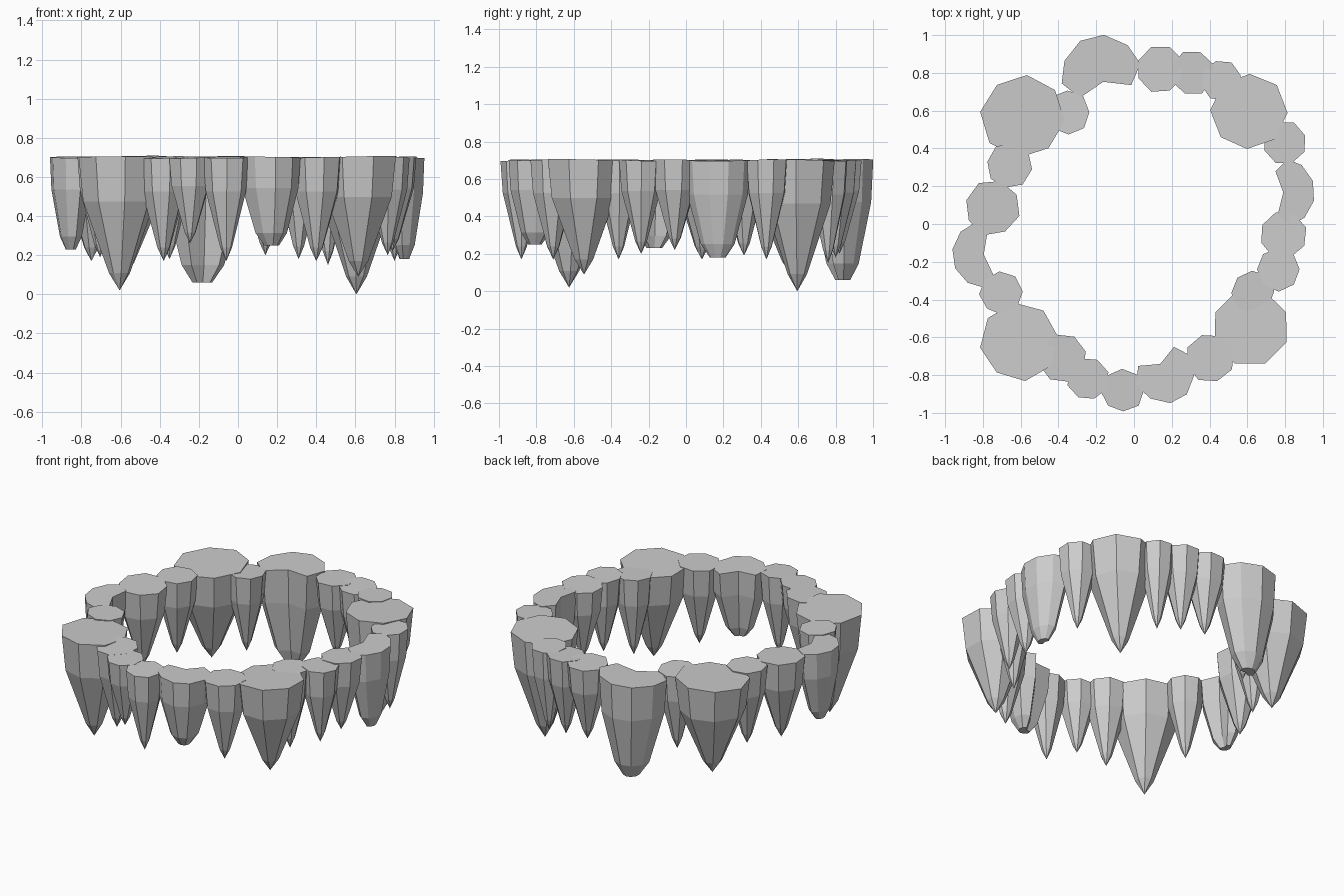
import bpy
import bmesh
import random
from math import cos, sin, pi, radians
from mathutils import Vector

if "Cube" in bpy.data.objects:
    bpy.data.objects.remove(bpy.data.objects["Cube"], do_unlink=True)

random.seed(4)
TOP = 0.7

# (share of the drop, share of the outline) for each ring
POINTED = [(0, 1), (0.33, 0.89), (0.87, 0.26)]
BLUNT = [(0, 1), (0.35, 0.93), (0.86, 0.52), (1, 0.24)]


def polygon(radius, turn, sides=8):
    """Slightly uneven polygon outline."""
    points = []
    for i in range(sides):
        angle = radians(turn) + 2 * pi * i / sides
        r = radius * random.uniform(0.97, 1.03)
        points.append(Vector((r * cos(angle), r * sin(angle))))
    return points


def kidney(half_length, half_depth, facing):
    """Bean outline whose bulging side points along the facing angle."""
    half = [(0.3, 1), (0.8, 0.45), (1, -0.3), (0.65, -0.95)]
    unit = half + [(0, -0.6)] + [(-u, v) for u, v in reversed(half)]
    out = Vector((cos(radians(facing)), sin(radians(facing))))
    along = Vector((-out.y, out.x))
    points = [along * u * half_length + out * v * half_depth for u, v in unit]
    return points[::-1]


def spike(name, outline, x, y, tip_z, profile, pointed):
    """Stack shrinking rings below a flat cap, ending in a point or a blunt face."""
    bm = bmesh.new()
    drop = TOP - tip_z
    lean = Vector((random.uniform(-0.04, 0.04), random.uniform(-0.04, 0.04)))
    rings = []
    for depth, scale in profile:
        ring = []
        for p in outline:
            tilt = p.dot(lean) if depth == 0 else 0
            z = TOP - drop * depth + tilt
            ring.append(bm.verts.new((x + p.x * scale, y + p.y * scale, z)))
        rings.append(ring)
    bm.faces.new(rings[0])
    count = len(outline)
    for upper, lower in zip(rings, rings[1:]):
        for i in range(count):
            j = (i + 1) % count
            bm.faces.new((upper[i], lower[i], lower[j], upper[j]))
    last = rings[-1]
    if pointed:
        tip = bm.verts.new((x, y, tip_z))
        for i in range(count):
            bm.faces.new((last[i], tip, last[(i + 1) % count]))
    else:
        bm.faces.new(last[::-1])
    bmesh.ops.recalc_face_normals(bm, faces=bm.faces)
    mesh = bpy.data.meshes.new(name)
    bm.to_mesh(mesh)
    bm.free()
    bpy.context.collection.objects.link(bpy.data.objects.new(name, mesh))


# Large spikes: x, y, radius, turn, tip height
large = [
    (0.605, 0.595, 0.203, 88, 0.0),
    (0.615, -0.545, 0.205, 22, 0.09),
    (-0.605, -0.625, 0.207, 8, 0.02),
    (-0.59, 0.57, 0.22, 84, 0.08),
]
for x, y, radius, turn, tip_z in large:
    spike("large_spike", polygon(radius, turn), x, y, tip_z, POINTED, True)

# Small spikes around the ring: x, y, radius, tip height
small = [
    (0.14, 0.82, 0.127, 0.2),
    (0.31, 0.8, 0.118, 0.18),
    (0.46, 0.76, 0.108, 0.15),
    (0.8, 0.43, 0.115, 0.17),
    (0.79, -0.06, 0.125, 0.22),
    (0.765, -0.24, 0.115, 0.2),
    (0.63, -0.36, 0.115, 0.17),
    (0.4, -0.71, 0.13, 0.17),
    (-0.06, -0.88, 0.115, 0.17),
    (-0.245, -0.82, 0.112, 0.26),
    (-0.38, -0.71, 0.128, 0.17),
    (-0.705, -0.365, 0.113, 0.19),
    (-0.75, 0.085, 0.146, 0.17),
    (-0.66, 0.31, 0.12, 0.19),
    (-0.35, 0.59, 0.117, 0.18),
]
for x, y, radius, tip_z in small:
    outline = polygon(radius, random.uniform(0, 45))
    spike("small_spike", outline, x, y, tip_z, POINTED, True)

# Blunt bean-shaped spikes: x, y, half length, half depth, facing, bottom height
curved = [
    (-0.185, 0.84, 0.215, 0.15, 104, 0.06),
    (0.85, 0.17, 0.175, 0.1, 3, 0.18),
    (-0.855, -0.17, 0.17, 0.1, 188, 0.23),
    (0.175, -0.81, 0.165, 0.13, 298, 0.25),
]
for x, y, length, depth, facing, bottom in curved:
    spike("curved_spike", kidney(length, depth, facing), x, y, bottom, BLUNT, False)
